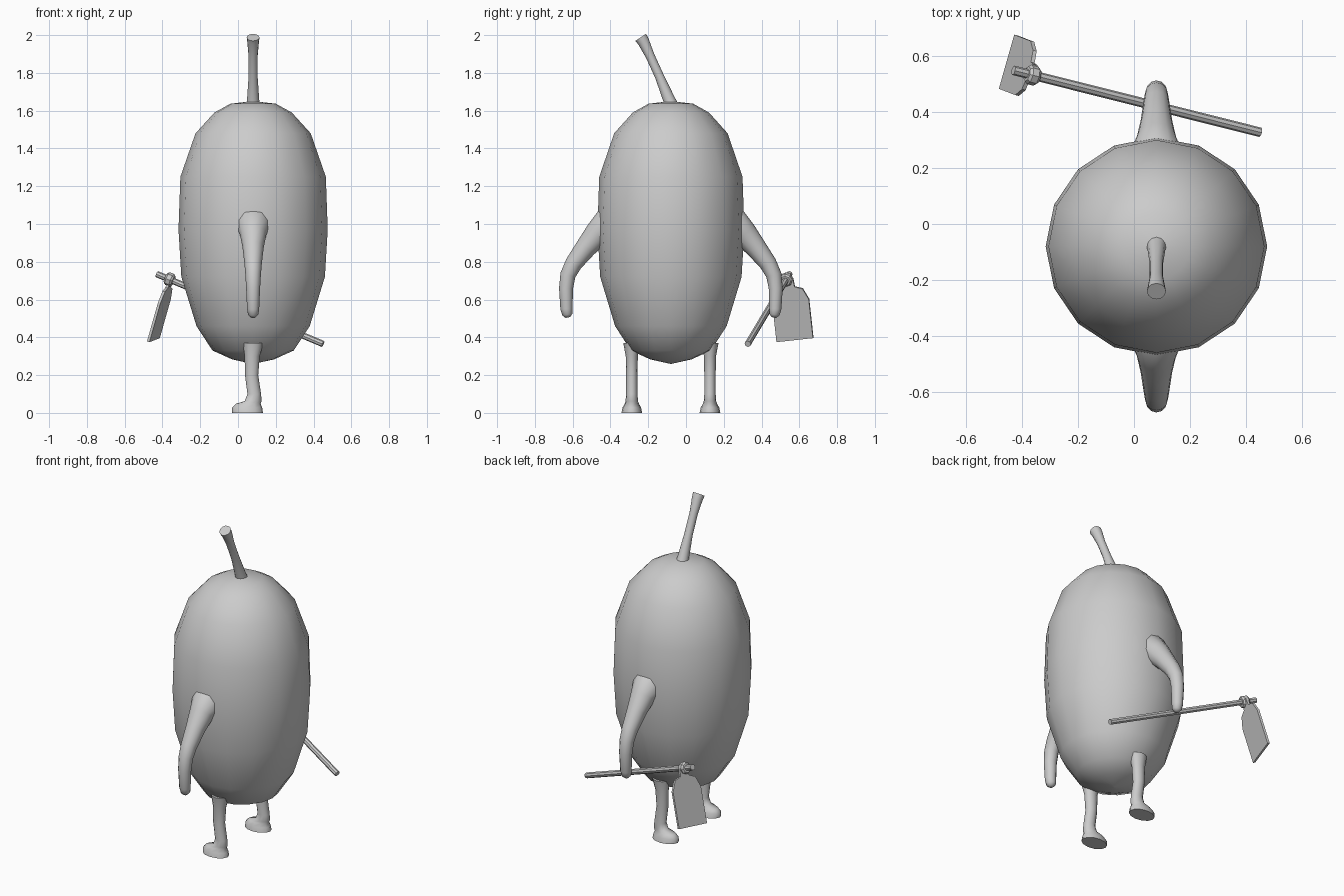
import bpy, bmesh, math
from mathutils import Vector

if "Cube" in bpy.data.objects:
    bpy.data.objects.remove(bpy.data.objects["Cube"])

CX, CY = 0.08, -0.08   # body axis

grey = bpy.data.materials.new("light_grey")
grey.diffuse_color = (0.6, 0.6, 0.6, 1)
grey.use_nodes = True
grey.node_tree.nodes["Principled BSDF"].inputs["Base Color"].default_value = grey.diffuse_color


def finish(name, bm, angle=None):
    bmesh.ops.recalc_face_normals(bm, faces=bm.faces)
    me = bpy.data.meshes.new(name)
    bm.to_mesh(me)
    bm.free()
    ob = bpy.data.objects.new(name, me)
    bpy.context.collection.objects.link(ob)
    me.materials.append(grey)
    if angle:
        bpy.ops.object.select_all(action='DESELECT')
        ob.select_set(True)
        bpy.context.view_layer.objects.active = ob
        bpy.ops.object.shade_smooth_by_angle(angle=math.radians(angle))
    return ob


def loft(name, rings, n, angle=None):
    """Skin rings given as (centre, axis_a, axis_b), capping both ends."""
    bm = bmesh.new()
    loops = []
    for c, a, b in rings:
        loops.append([bm.verts.new(c + a * math.cos(math.tau * i / n)
                                   + b * math.sin(math.tau * i / n)) for i in range(n)])
    for lo, hi in zip(loops, loops[1:]):
        for i in range(n):
            j = (i + 1) % n
            bm.faces.new((lo[i], lo[j], hi[j], hi[i]))
    bm.faces.new(loops[0])
    bm.faces.new(loops[-1])
    return finish(name, bm, angle)


def tube(name, pts, n, angle=None):
    """Round tube through (x, y, z, radius) points."""
    ps = [Vector(p[:3]) for p in pts]
    rings = []
    for i, p in enumerate(ps):
        t = (ps[min(i + 1, len(ps) - 1)] - ps[max(i - 1, 0)]).normalized()
        ref = Vector((1, 0, 0)) if abs(t.x) < 0.7 else Vector((0, 0, 1))
        a = (ref - t * ref.dot(t)).normalized()
        rings.append((p, a * pts[i][3], t.cross(a) * pts[i][3]))
    return loft(name, rings, n, angle)


# Body: lathed oval
profile = [(0.26, 0.004), (0.283, 0.11), (0.33, 0.215), (0.46, 0.30), (0.72, 0.38),
           (0.97, 0.395), (1.25, 0.385), (1.48, 0.305), (1.59, 0.205),
           (1.637, 0.12), (1.65, 0.004)]
loft("body", [(Vector((CX, CY, z)), Vector((r, 0, 0)), Vector((0, r * 0.985, 0)))
              for z, r in profile], 16, 80)

# Stem: leaning, pinched in the middle
tube("stem", [(CX, -0.075, 1.62, 0.038), (CX, -0.09, 1.66, 0.032), (CX, -0.14, 1.78, 0.024),
              (CX, -0.19, 1.89, 0.024), (CX, -0.225, 1.965, 0.031),
              (CX, -0.24, 1.988, 0.034)], 12, 50)

# Arms and legs, mirrored across the body axis (y offsets from it)
arm = [(0.27, 1.0, 0.115), (0.345, 0.99, 0.09), (0.39, 0.945, 0.07), (0.45, 0.875, 0.056),
       (0.515, 0.79, 0.046), (0.545, 0.73, 0.041), (0.555, 0.66, 0.037), (0.553, 0.55, 0.032),
       (0.548, 0.52, 0.027), (0.545, 0.505, 0.012)]
leg = [(0.05, 0.0, 0.082, 0.055), (0.048, 0.028, 0.08, 0.049), (0.054, 0.048, 0.066, 0.038),
       (0.08, 0.062, 0.045, 0.033), (0.086, 0.1, 0.036, 0.03), (0.072, 0.2, 0.035, 0.03),
       (0.075, 0.3, 0.04, 0.032), (0.08, 0.37, 0.055, 0.045)]
for s, side in ((-1, "front"), (1, "back")):
    tube(side + "_arm", [(CX, CY + s * y, z, r) for y, z, r in arm], 12, 80)
    loft(side + "_leg", [(Vector((x, CY + s * 0.207, z)), Vector((rx, 0, 0)), Vector((0, ry, 0)))
                         for x, z, rx, ry in leg], 12, 60)

# Hoe handle and collar
low, high = Vector((0.45, 0.327, 0.365)), Vector((-0.43, 0.548, 0.735))
tube("hoe_handle", [(*low, 0.017), (*high, 0.017)], 8)
tube("hoe_collar", [(*low.lerp(high, t), r) for t, r in
                    ((0.90, 0.028), (0.91, 0.036), (0.935, 0.036), (0.945, 0.028))], 8)

# Hoe blade: shouldered plate hanging from the collar
base = Vector((-0.448, 0.577, 0.387))
wide = Vector((0.055, 0.193, 0.021)) / 2
up = Vector((0.083, -0.032, 0.293))
half = [(1, 0), (1, 0.7), (0.72, 0.9), (0.3, 0.95), (0.26, 1.1)]
outline = half + [(-u, v) for u, v in reversed(half)]
thick = wide.cross(up).normalized() * 0.007
bm = bmesh.new()
face = bm.faces.new([bm.verts.new(base + wide * u + up * v - thick) for u, v in outline])
ext = bmesh.ops.extrude_face_region(bm, geom=[face])
bmesh.ops.translate(bm, vec=thick * 2,
                    verts=[g for g in ext["geom"] if isinstance(g, bmesh.types.BMVert)])
finish("hoe_blade", bm)
